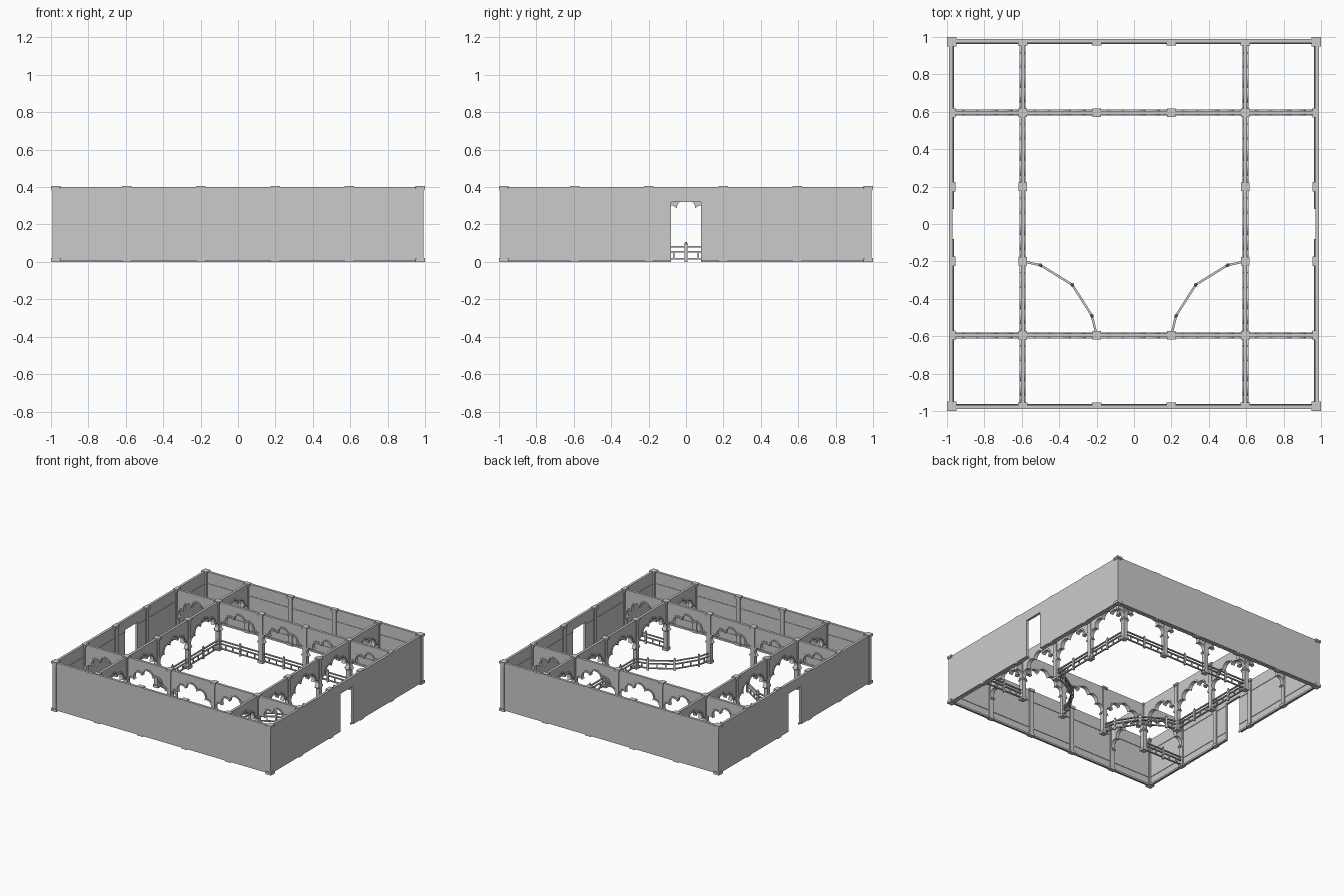
import bpy, bmesh, math
from mathutils import Matrix, Vector

cube = bpy.data.objects.get("Cube")
if cube:
    bpy.data.objects.remove(cube, do_unlink=True)

stone = bpy.data.materials.new("grey_stone")
stone.use_nodes = True
GREY = (0.6, 0.6, 0.6, 1)
stone.diffuse_color = GREY
stone.node_tree.nodes["Principled BSDF"].inputs["Base Color"].default_value = GREY

TOP = 0.4        # wall height
OUT = 0.98       # outer wall centre line
INN = 0.595      # arcade centre line
BAY = 0.2        # half of a middle bay
THICK = 0.02


def add_box(bm, lo, hi, matrix=Matrix()):
    """Box between two opposite corners."""
    lo, hi = Vector(lo), Vector(hi)
    size = Matrix.Diagonal((*(hi - lo), 1))
    bmesh.ops.create_cube(bm, size=1, matrix=matrix @ Matrix.Translation((lo + hi) / 2) @ size)


def finish(bm, name):
    bmesh.ops.recalc_face_normals(bm, faces=bm.faces)
    mesh = bpy.data.meshes.new(name)
    bm.to_mesh(mesh)
    bm.free()
    mesh.materials.append(stone)
    obj = bpy.data.objects.new(name, mesh)
    bpy.context.collection.objects.link(obj)
    return obj


def turn(quarter):
    return Matrix.Rotation(quarter * math.pi / 2, 4, "Z")


SIDES = {"front": 0, "left": 1, "back": 2, "right": 3}

# Outer walls, drawn as the front wall and turned; the side walls have a doorway
for side, quarter in SIDES.items():
    spin = turn(quarter)
    face, back = -OUT - 0.01, -OUT + 0.01
    door = 0.08 if quarter % 2 else 0
    wall, trim = bmesh.new(), bmesh.new()
    spans = [(-0.99, -door), (door, 0.99)] if door else [(-0.99, 0.99)]
    for a, b in spans:
        add_box(wall, (a, face, 0.008), (b, back, TOP), spin)
        # Skirting and thin ledges on the inner face
        for z, height, depth in ((0, 0.014, 0.008), (0.07, 0.005, 0.004),
                                 (0.3, 0.005, 0.004)):
            add_box(trim, (a, back, z), (b, back + depth, z + height), spin)
    if door:
        add_box(wall, (-door, face, 0.32), (door, back, TOP), spin)
    finish(wall, side + "_outer_wall")
    finish(trim, side + "_wall_trim")


def add_pillar(bm, x, y, half, matrix=Matrix()):
    """Square shaft with a wider base and capital."""
    for z0, z1, r in ((0, 0.02, half), (0.02, 0.382, half * 0.72),
                      (0.382, 0.39, half * 0.85), (0.39, 0.405, half)):
        add_box(bm, (x - r, y - r, z0), (x + r, y + r, z1), matrix)


# Corner pillars
bm = bmesh.new()
for x in (-0.975, 0.975):
    for y in (-0.975, 0.975):
        add_pillar(bm, x, y, 0.025)
finish(bm, "corner_pillars")

# Half pillars against the outer walls
bm = bmesh.new()
for quarter in range(4):
    for x in (-INN, -BAY, BAY, INN):
        for z0, z1, r, reach in ((0, 0.02, 0.025, 0.035), (0.02, 0.385, 0.018, 0.028),
                                 (0.385, 0.405, 0.025, 0.035)):
            add_box(bm, (x - r, -0.989, z0), (x + r, -0.989 + reach, z1), turn(quarter))
finish(bm, "wall_pillars")

# Free pillars of the courtyard
bm = bmesh.new()
for quarter in range(4):
    for x in (-BAY, BAY, INN):
        add_pillar(bm, x, -INN, 0.023, turn(quarter))
finish(bm, "courtyard_pillars")


def lobed_path():
    """Five round lobes between cusps, as (x, z) from left to right."""
    half = [(-0.165, 0.17), (-0.12, 0.235), (-0.05, 0.285)]
    cusps = half + [(-x, z) for x, z in reversed(half)]
    path = [Vector(cusps[0])]
    for p, q in zip(cusps, cusps[1:]):
        p, q = Vector(p), Vector(q)
        mid, arm = (p + q) / 2, (p - q) / 2
        across = Vector((arm.y, -arm.x))
        for i in range(1, 11):
            t = math.pi * i / 10
            path.append(mid + arm * math.cos(t) + across * math.sin(t))
    return path


def arch_panel(name, width, matrix):
    """Spandrel panel over a lobed opening, with a raised rim."""
    k = width / 0.4
    path = [Vector((p.x * k, p.y)) for p in lobed_path()]
    h, foot = width / 2, path[0].y
    outline = [(h, foot), (h, TOP), (-h, TOP), (-h, foot)] + [tuple(p) for p in path]
    bm = bmesh.new()
    face = bm.faces.new([bm.verts.new((x, -THICK / 2, z)) for x, z in outline])
    ext = bmesh.ops.extrude_face_region(bm, geom=[face])
    moved = [v for v in ext["geom"] if isinstance(v, bmesh.types.BMVert)]
    bmesh.ops.translate(bm, verts=moved, vec=(0, THICK, 0))
    bmesh.ops.triangulate(bm, faces=[f for f in bm.faces if len(f.verts) > 4])
    finish(bm, name).matrix_world = matrix

    # Rim: square band following the opening
    bm = bmesh.new()
    rings = []
    for i, p in enumerate(path):
        along = path[min(i + 1, len(path) - 1)] - path[max(i - 1, 0)]
        out = Vector((-along.y, along.x)).normalized() * 0.012
        d = THICK / 2 + 0.006
        rings.append([bm.verts.new((c.x, y, c.y)) for c, y in
                      ((p, -d), (p + out, -d), (p + out, d), (p, d))])
    for a, b in zip(rings, rings[1:]):
        for j in range(4):
            n = (j + 1) % 4
            bm.faces.new((a[j], a[n], b[n], b[j]))
    bm.faces.new(rings[0])
    bm.faces.new(rings[-1])
    finish(bm, name + "_rim").matrix_world = matrix


# Arcades: five bays on each line, running out to the outer walls
END = 0.972 - INN
MIDDLE = INN - BAY
BAYS = [(-INN - END / 2, END), (-(INN + BAY) / 2, MIDDLE), (0, 2 * BAY),
        ((INN + BAY) / 2, MIDDLE), (INN + END / 2, END)]
for side, quarter in SIDES.items():
    for number, (x, width) in enumerate(BAYS, 1):
        arch_panel(f"{side}_arch_{number}", width,
                   turn(quarter) @ Matrix.Translation((x, -INN, 0)))


def add_railing(bm, p, q, pickets, tall):
    """Three rails from p to q, short pickets, and tall posts at given fractions."""
    p, q = Vector((*p, 0)), Vector((*q, 0))
    length = (q - p).length
    angle = math.atan2(q.y - p.y, q.x - p.x)
    m = Matrix.Translation(p) @ Matrix.Rotation(angle, 4, "Z")
    for z in (0.016, 0.054, 0.08):
        add_box(bm, (0, -0.006, z - 0.004), (length, 0.006, z + 0.004), m)
    for i in range(1, pickets):
        x = length * i / pickets
        add_box(bm, (x - 0.004, -0.004, 0.012), (x + 0.004, 0.004, 0.056), m)
    for t in tall:
        x = length * t
        add_box(bm, (x - 0.007, -0.007, 0), (x + 0.007, 0.007, 0.095), m)
        bmesh.ops.create_cone(bm, cap_ends=True, segments=8, radius1=0.01, radius2=0.003,
                              depth=0.014, matrix=m @ Matrix.Translation((x, 0, 0.1)))


# Straight railings around the back and sides
bm = bmesh.new()
stops = (-INN, -BAY, BAY, INN)
for a, b in zip(stops, stops[1:]):
    add_railing(bm, (a, INN), (b, INN), 6, [0.5])
for s in (-1, 1):
    for a, b in zip(stops[1:], stops[2:]):
        add_railing(bm, (s * INN, a), (s * INN, b), 6, [0.5])
    # Railings closing the front ends of the side passages
    add_railing(bm, (s * INN, -INN), (s * 0.97, -INN), 6, [0.5])
finish(bm, "straight_railings")

# Bowed railings cutting off the two front corners of the courtyard
CORNER = [(INN, -BAY), (0.5, -0.22), (0.33, -0.325), (0.225, -0.49), (BAY, -INN)]
for name, s in (("left", 1), ("right", -1)):
    bm = bmesh.new()
    for i, (p, q) in enumerate(zip(CORNER, CORNER[1:])):
        add_railing(bm, (s * p[0], p[1]), (s * q[0], q[1]),
                    2 if i in (0, 3) else 3, [1] if i < 3 else [])
    finish(bm, name + "_bowed_railing")
